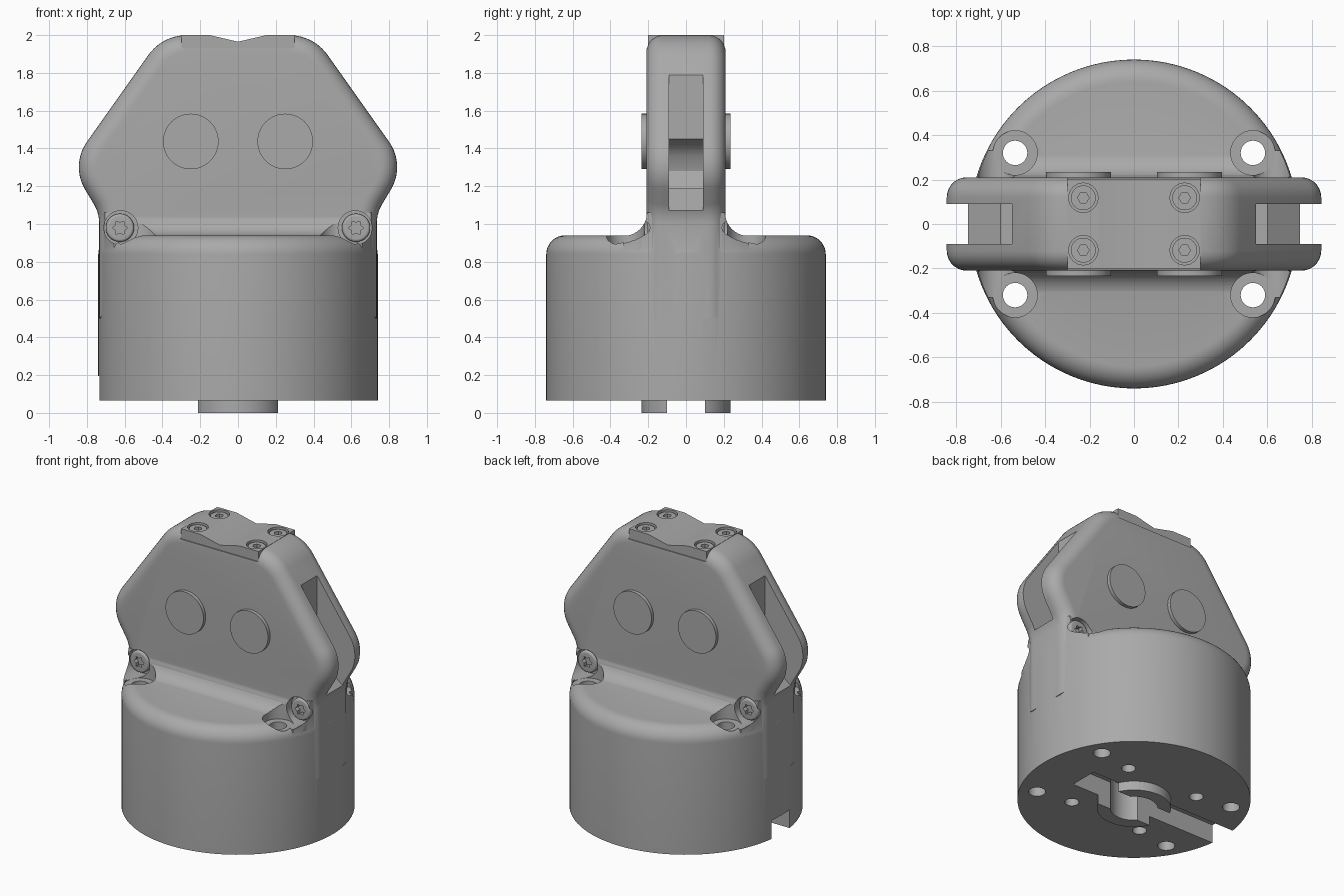
import bpy, bmesh
from math import sin, cos, pi, tan, radians
from mathutils import Vector, Matrix

if "Cube" in bpy.data.objects:
    bpy.data.objects.remove(bpy.data.objects["Cube"], do_unlink=True)

steel = bpy.data.materials.new("brushed_grey")
steel.use_nodes = True
GREY = (0.4, 0.4, 0.4, 1)
steel.diffuse_color = GREY
steel.node_tree.nodes["Principled BSDF"].inputs["Base Color"].default_value = GREY


def finish(bm, name):
    bmesh.ops.recalc_face_normals(bm, faces=bm.faces)
    mesh = bpy.data.meshes.new(name)
    bm.to_mesh(mesh)
    bm.free()
    mesh.materials.append(steel)
    ob = bpy.data.objects.new(name, mesh)
    bpy.context.collection.objects.link(ob)
    return ob


def prism(name, pts, axis, lo, hi, rim=0):
    """Extrude a 2D outline along an axis; rim rounds both end edges."""
    def place(p, t):
        return {"x": (t, p[0], p[1]), "y": (p[0], t, p[1]), "z": (p[0], p[1], t)}[axis]
    bm = bmesh.new()
    cap = bm.faces.new([bm.verts.new(place(p, lo)) for p in pts])
    out = bmesh.ops.extrude_face_region(bm, geom=[cap], use_keep_orig=True)
    top = [v for v in out["geom"] if isinstance(v, bmesh.types.BMVert)]
    bmesh.ops.translate(bm, verts=top, vec=Vector(place((0, 0), hi - lo)))
    bmesh.ops.recalc_face_normals(bm, faces=bm.faces)
    if rim:
        edges = [e for e in bm.edges if any(len(f.verts) == len(pts) and len(pts) > 4 for f in e.link_faces)]
        bmesh.ops.bevel(bm, geom=edges, offset=rim, segments=7, profile=0.5, affect="EDGES", clamp_overlap=False)
    return finish(bm, name)


def ring(cx, cy, r, n=32):
    return [(cx + r * cos(2 * pi * i / n), cy + r * sin(2 * pi * i / n)) for i in range(n)]


def box(x0, x1, y0, y1):
    return [(x0, y0), (x1, y0), (x1, y1), (x0, y1)]


def rounded(corners, steps=10):
    """Replace each (x, z, radius) corner of an outline with an arc."""
    out = []
    for i, (x, z, r) in enumerate(corners):
        p = Vector((x, z))
        if not r:
            out.append(p)
            continue
        a = (Vector(corners[i - 1][:2]) - p).normalized()
        b = (Vector(corners[(i + 1) % len(corners)][:2]) - p).normalized()
        half = a.angle(b) / 2
        c = p + (a + b).normalized() * r / sin(half)
        s = p + a * r / tan(half) - c
        sweep = (pi - 2 * half) * (1 if a.x * b.y - a.y * b.x < 0 else -1)
        out += [c + Matrix.Rotation(sweep * k / steps, 2) @ s for k in range(steps + 1)]
    return out


def boolean(ob, other, op):
    mod = ob.modifiers.new(op.lower(), "BOOLEAN")
    mod.operation, mod.solver, mod.object = op, "EXACT", other
    bpy.context.view_layer.objects.active = ob
    bpy.ops.object.modifier_apply(modifier=mod.name)
    bpy.data.objects.remove(other, do_unlink=True)


def cut(ob, *args):
    boolean(ob, prism("cutter", *args), "DIFFERENCE")


def lathe(name, profile, n=96):
    bm = bmesh.new()
    verts = [bm.verts.new((r, 0, z)) for r, z in profile]
    edges = [bm.edges.new(p) for p in zip(verts, verts[1:])]
    bmesh.ops.spin(bm, geom=verts + edges, cent=(0, 0, 0), axis=(0, 0, 1), angle=2 * pi, steps=n)
    bmesh.ops.remove_doubles(bm, verts=bm.verts, dist=0.0001)
    return finish(bm, name)


# Round housing with a softened top rim
RIM = 0.1
arc = [(0.74 - RIM + RIM * cos(radians(t)), 0.94 - RIM + RIM * sin(radians(t))) for t in range(0, 91, 10)]
housing = lathe("housing", [(0, 0.065), (0.74, 0.065)] + arc + [(0, 0.94)])

# Upright plate, rounded in outline and along both faces
half = [(0.735, 0.5, 0), (0.735, 1.058, 0.2), (0.887, 1.312, 0.23), (0.4, 2.0, 0.25)]
outline = half + [(-x, z, r) for x, z, r in reversed(half)]
plate = prism("upright", rounded(outline), "y", -0.21, 0.21, 0.09)

# Concave blend between upright and housing
side = [(0.33 - 0.123 * cos(radians(t)), 1.06 - 0.123 * sin(radians(t))) for t in range(0, 91, 9)]
side += [(0.33, 0.8)]
blend = prism("blend", side + [(-y, z) for y, z in reversed(side)], "x", -0.8, 0.8)
boolean(blend, prism("round_limit", ring(0, 0, 0.735, 96), "z", 0.7, 1.2), "INTERSECT")
boolean(housing, blend, "UNION")
boolean(housing, plate, "UNION")

# Seat for the cap, and the finger slots at both ends
cut(housing, box(-0.3, 0.3, -0.4, 0.4), "z", 1.93, 2.2)
slot = [(0.55, 1.9), (0.55, 1.45), (0.49, 1.42), (0.44, 1.36), (0.42, 1.28), (0.45, 1.19),
        (0.6, 1.19), (0.76, 1.06), (1, 1.06), (1, 1.9)]
for s in (-1, 1):
    cut(housing, [(s * x, z) for x, z in slot], "y", -0.09, 0.09)

# Bolt pockets, through holes, side screw recesses and blind holes underneath
for sx in (-1, 1):
    for sy in (-1, 1):
        cut(housing, ring(sx * 0.535, sy * 0.32, 0.1), "z", 0.89, 1.2)
        cut(housing, ring(sx * 0.535, sy * 0.32, 0.055), "z", -0.1, 1)
        cut(housing, ring(sx * 0.28, sy * 0.28, 0.045), "z", -0.1, 0.3)
        cut(housing, ring(sx * 0.62, 0.98, 0.09), "y", *sorted((sy * 0.165, sy * 0.33)))

# Keyway open on one side, with a central bore
KEY = box(-0.9, 0.42, -0.1, 0.1)
cut(housing, KEY, "z", -0.1, 0.195)
cut(housing, ring(0, 0, 0.15, 48), "z", -0.1, 0.25)

# Split locating ring below the housing
spigot = prism("locating_ring", ring(0, 0, 0.235, 64), "z", 0, 0.09)
cut(spigot, ring(0, 0, 0.15, 48), "z", -0.1, 0.25)
cut(spigot, KEY, "z", -0.1, 0.2)

# Cap with a shallow V groove
cap = prism("top_cap", [(-0.3, 1.925), (0.3, 1.925), (0.3, 2), (0.15, 2), (0, 1.965),
                        (-0.15, 2), (-0.3, 2)], "y", -0.2, 0.2)
parts = [housing, spigot, cap]

# Pivot pins
for sx, label in ((-1, "right"), (1, "left")):
    for sy, end in ((-1, "front"), (1, "back")):
        parts.append(prism(f"{label}_{end}_pin", ring(sx * 0.25, 1.437, 0.147, 48), "y",
                           *sorted((sy * 0.15, sy * 0.235))))

# Cap screws with hex sockets, side screws with star sockets
for sx, label in ((-1, "right"), (1, "left")):
    for sy, end in ((-1, "front"), (1, "back")):
        x, y = sx * 0.228, sy * 0.118
        cut(cap, ring(x, y, 0.066), "z", 1.945, 2.1)
        screw = prism(f"{label}_{end}_cap_screw", ring(x, y, 0.056), "z", 1.93, 1.99)
        cut(screw, ring(x, y, 0.026, 6), "z", 1.955, 2.1)
        x, z = sx * 0.625, 0.98
        head = prism(f"{label}_{end}_side_screw", ring(x, z, 0.075), "y",
                     *sorted((sy * 0.12, sy * 0.205)), 0.015)
        star = [(x + r * cos(pi * i / 6), z + r * sin(pi * i / 6))
                for i, r in enumerate([0.04, 0.027] * 6)]
        cut(head, star, "y", *sorted((sy * 0.175, sy * 0.3)))
        parts += [screw, head]

# Smooth shading with crisp edges
bpy.ops.object.select_all(action="DESELECT")
for ob in parts:
    ob.select_set(True)
bpy.context.view_layer.objects.active = housing
bpy.ops.object.shade_smooth_by_angle(angle=radians(30))
